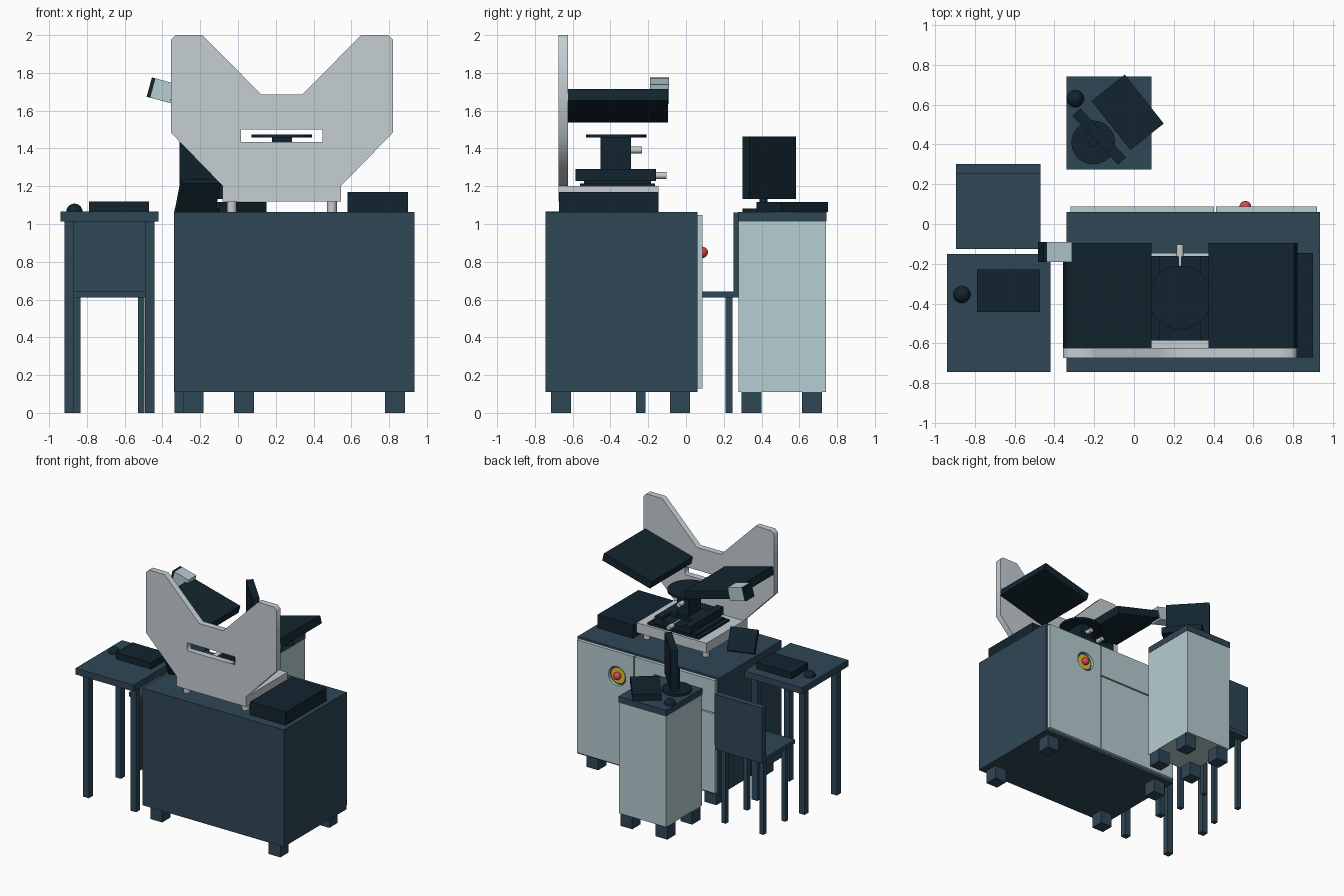
import bpy
from math import radians, pi

if "Cube" in bpy.data.objects:
    bpy.data.objects.remove(bpy.data.objects["Cube"])


def material(name, rgb):
    m = bpy.data.materials.new(name)
    m.diffuse_color = (*rgb, 1)
    m.use_nodes = True
    m.node_tree.nodes["Principled BSDF"].inputs["Base Color"].default_value = m.diffuse_color
    return m


SLATE = material("slate", (0.028, 0.063, 0.093))
DARK = material("dark", (0.006, 0.018, 0.028))
PALE = material("pale_panel", (0.47, 0.61, 0.64))
STEEL = material("steel", (0.56, 0.62, 0.65))
WHITE = material("white_knob", (0.75, 0.77, 0.77))
RED = material("red", (0.75, 0.06, 0.06))
YELLOW = material("yellow", (0.75, 0.55, 0.04))


def finish(name, mat):
    o = bpy.context.object
    o.name = name
    if mat:
        o.data.materials.append(mat)
    return o


def block(name, center, size, mat, rot=(0, 0, 0)):
    bpy.ops.mesh.primitive_cube_add(size=1, location=center, rotation=[radians(a) for a in rot])
    o = finish(name, mat)
    o.scale = size
    return o


def box(name, x, y, z, mat):
    """Axis aligned box from (min, max) ranges."""
    return block(name, [sum(r) / 2 for r in (x, y, z)], [r[1] - r[0] for r in (x, y, z)], mat)


def cyl(name, center, r, depth, mat, rot=(0, 0, 0), n=32):
    bpy.ops.mesh.primitive_cylinder_add(vertices=n, radius=r, depth=depth, location=center,
                                        rotation=[radians(a) for a in rot])
    o = finish(name, mat)
    bpy.ops.object.shade_smooth_by_angle()
    return o


def ball(name, center, r, mat):
    bpy.ops.mesh.primitive_uv_sphere_add(segments=24, ring_count=12, radius=r, location=center)
    o = finish(name, mat)
    bpy.ops.object.shade_smooth()
    return o


def legs(name, xs, ys, w, top, mat):
    for i, x in enumerate(xs):
        for j, y in enumerate(ys):
            box(f"{name}_{i}{j}", (x - w / 2, x + w / 2), (y - w / 2, y + w / 2), (0, top), mat)


# main cabinet with its rear doors
box("main_cabinet", (-0.34, 0.935), (-0.745, 0.06), (0.11, 1.063), SLATE)
legs("main_foot", (-0.235, 0.83), (-0.663, -0.033), 0.106, 0.11, SLATE)
box("lower_panel", (-0.32, 0.402), (0.06, 0.087), (0.13, 0.775), PALE)
box("upper_panel", (-0.32, 0.402), (0.06, 0.087), (0.785, 1.048), PALE)
door = box("button_door", (0.412, 0.92), (0.06, 0.087), (0.13, 1.048), PALE)
cutter = cyl("hole_cutter", (0.56, 0.08, 0.85), 0.078, 0.12, None, (90, 0, 0))
cutter.hide_render = True
cutter.hide_set(True)
cut = door.modifiers.new("round_hole", "BOOLEAN")
cut.operation, cut.object, cut.solver = "DIFFERENCE", cutter, "EXACT"
cyl("button_recess", (0.56, 0.062, 0.85), 0.076, 0.006, SLATE, (90, 0, 0))
cyl("button_disc", (0.56, 0.066, 0.85), 0.062, 0.012, YELLOW, (90, 0, 0))
cyl("button_stem", (0.56, 0.078, 0.85), 0.018, 0.03, RED, (90, 0, 0))
ball("button", (0.56, 0.086, 0.85), 0.03, RED)

# side cabinet with monitor, keyboard and mouse
box("side_cabinet", (-0.338, 0.085), (0.277, 0.74), (0.11, 1.012), PALE)
box("side_cabinet_top", (-0.34, 0.087), (0.275, 0.743), (1.012, 1.063), SLATE)
legs("side_foot", (-0.283, 0.033), (0.347, 0.667), 0.106, 0.11, SLATE)
cyl("monitor_base", (-0.205, 0.41, 1.073), 0.11, 0.02, DARK)
cyl("monitor_pole", (-0.205, 0.41, 1.16), 0.022, 0.16, DARK)
block("monitor_screen", (-0.175, 0.44, 1.297), (0.335, 0.055, 0.33), DARK, (0, 0, -47))
block("side_keyboard", (-0.032, 0.562, 1.09), (0.315, 0.214, 0.053), DARK, (0, 0, -51.5))
ball("side_mouse", (-0.295, 0.63, 1.063), 0.043, DARK)

# work table with keyboard and mouse
box("table_top", (-0.94, -0.42), (-0.745, -0.15), (1.013, 1.065), SLATE)
legs("table_leg", (-0.893, -0.467), (-0.655, -0.24), 0.052, 1.013, SLATE)
box("table_keyboard", (-0.79, -0.472), (-0.443, -0.23), (1.065, 1.118), DARK)
ball("table_mouse", (-0.866, -0.355, 1.065), 0.043, DARK)

# chair
box("chair_seat", (-0.895, -0.47), (-0.125, 0.30), (0.61, 0.642), SLATE)
box("chair_back", (-0.895, -0.47), (0.252, 0.302), (0.642, 1.06), SLATE)
legs("chair_leg", (-0.852, -0.512), (-0.053, 0.228), 0.036, 0.61, SLATE)

# controller box and tilted control pad on the main cabinet
box("controller_box", (0.58, 0.90), (-0.672, -0.145), (1.063, 1.17), DARK)
block("control_pad", (-0.212, -0.43, 1.15), (0.21, 0.045, 0.18), DARK, (32, 0, 18))

# instrument base
CX = 0.232
box("base_plate", (-0.082, 0.546), (-0.675, -0.145), (1.12, 1.2), STEEL)
for s in (-1, 1):
    for y in (-0.61, -0.21):
        cyl("base_foot", (CX + s * 0.265, y, 1.092), 0.026, 0.06, WHITE)

# V-shaped upright plate with a slot, mirrored half outline
half = [(0.31, 1.198), (0.588, 1.484), (0.588, 1.975), (0.563, 2.0), (0.42, 2.0), (0.108, 1.685)]
outline = [(CX + x, z) for x, z in half] + [(CX - x, z) for x, z in reversed(half)]
slot = [(0.015, 1.435), (0.447, 1.435), (0.447, 1.5), (0.015, 1.5)]
curve = bpy.data.curves.new("upright_plate", "CURVE")
curve.dimensions, curve.fill_mode, curve.extrude = "2D", "BOTH", 0.025
for pts in (outline, slot):
    sp = curve.splines.new("POLY")
    sp.points.add(len(pts) - 1)
    for p, (x, z) in zip(sp.points, pts):
        p.co = (x, z, 0, 1)
    sp.use_cyclic_u = True
plate = bpy.data.objects.new("upright_plate", curve)
bpy.context.collection.objects.link(plate)
plate.location.y, plate.rotation_euler.x = -0.65, pi / 2
curve.materials.append(STEEL)
bpy.ops.object.select_all(action="DESELECT")
plate.select_set(True)
bpy.context.view_layer.objects.active = plate
bpy.ops.object.convert(target="MESH")

# tilted detector wings and the camera on the left wing
for s, side in ((-1, "left"), (1, "right")):
    block(f"{side}_wing", (CX + s * 0.367, -0.36, 1.626), (0.445, 0.53, 0.062), DARK, (0, -15 * s, 0))
block("camera_body", (-0.388, -0.14, 1.703), (0.13, 0.1, 0.106), PALE, (0, 15, 0))
block("camera_lens", (-0.46, -0.14, 1.722), (0.02, 0.1, 0.106), DARK, (0, 15, 0))

# sample stage stack
box("stage_lower_plate", (0.0, 0.464), (-0.56, -0.165), (1.2, 1.215), DARK)
box("stage_mid_plate", (0.03, 0.434), (-0.54, -0.185), (1.215, 1.23), DARK)
box("stage_carriage", (0.09, 0.374), (-0.585, -0.16), (1.228, 1.268), DARK)
for x in (0.1, 0.364):
    box("stage_rail", (x - 0.03, x + 0.03), (-0.585, -0.16), (1.228, 1.29), DARK)
box("stage_bridge", (0.13, 0.334), (-0.47, -0.27), (1.268, 1.29), DARK)
box("stage_column", (0.18, 0.285), (-0.452, -0.29), (1.29, 1.46), DARK)
cyl("stage_disc", (CX, -0.37, 1.467), 0.16, 0.016, DARK, n=48)
for y, z in ((-0.263, 1.392), (-0.133, 1.257)):
    cyl("stage_knob", (CX, y, z), 0.018, 0.06, WHITE, (90, 0, 0), 20)
cyl("stage_rear_arm", (CX, -0.205, 1.257), 0.012, 0.1, WHITE, (90, 0, 0), 20)
